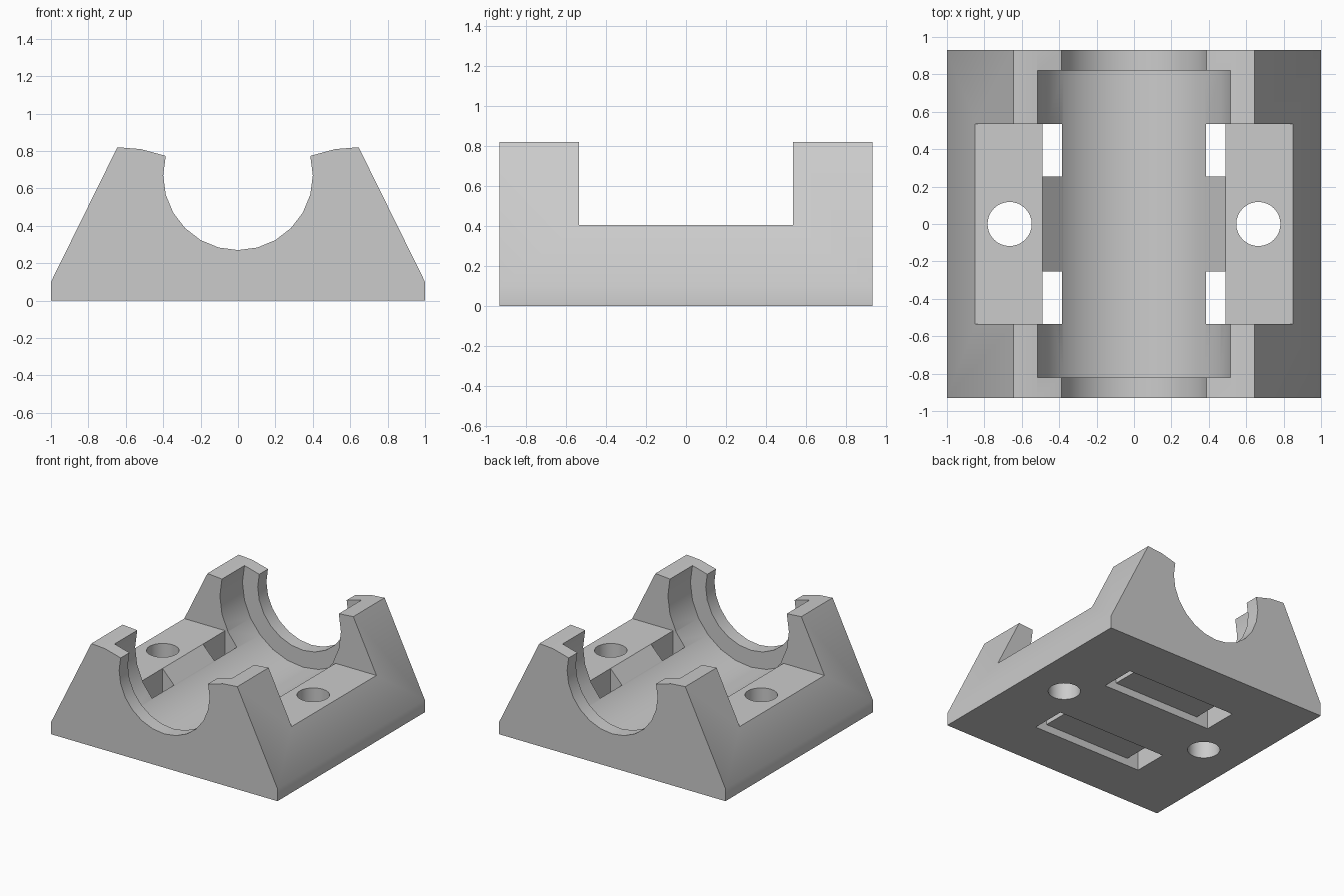
import bpy
import bmesh
from math import sin, cos, radians

default = bpy.data.objects.get("Cube")
if default:
    bpy.data.objects.remove(default, do_unlink=True)

BORE_Z = 0.67
DEPTH = 0.93
LEDGE_Z = 0.405

grey = bpy.data.materials.new("plain_grey")
grey.use_nodes = True
colour = (0.6, 0.6, 0.6, 1)
grey.diffuse_color = colour
grey.node_tree.nodes["Principled BSDF"].inputs["Base Color"].default_value = colour


def arc(radius, start, end, step=15):
    """Points on a circle round the bore axis, angles measured from straight down."""
    return [(radius * sin(radians(a)), BORE_Z - radius * cos(radians(a)))
            for a in range(start, end + 1, step)]


def prism(name, profile, y0, y1):
    """Extrude an x-z profile along y."""
    bm = bmesh.new()
    face = bm.faces.new([bm.verts.new((x, y0, z)) for x, z in profile])
    new = bmesh.ops.extrude_face_region(bm, geom=[face])["geom"]
    verts = [v for v in new if isinstance(v, bmesh.types.BMVert)]
    bmesh.ops.translate(bm, verts=verts, vec=(0, y1 - y0, 0))
    bmesh.ops.recalc_face_normals(bm, faces=bm.faces)
    mesh = bpy.data.meshes.new(name)
    bm.to_mesh(mesh)
    bm.free()
    obj = bpy.data.objects.new(name, mesh)
    bpy.context.collection.objects.link(obj)
    return obj


def box(name, x0, x1, y0, y1, z0, z1):
    return prism(name, [(x0, z0), (x1, z0), (x1, z1), (x0, z1)], y0, y1)


def cut(target, cutter):
    """Subtract the cutter for good, then remove it."""
    cutter.hide_render = True
    mod = target.modifiers.new("cut", "BOOLEAN")
    mod.operation = "DIFFERENCE"
    mod.solver = "EXACT"
    mod.object = cutter
    bpy.context.view_layer.objects.active = target
    bpy.ops.object.modifier_apply(modifier=mod.name)
    bpy.data.objects.remove(cutter, do_unlink=True)


# Body: tapered block with the narrow end bore in its outline
right_edge = [(0.52, 0.81), (0.645, 0.82), (1, 0.1), (1, 0)]
left_edge = [(-x, z) for x, z in reversed(right_edge)]
body = prism("bearing_holder", arc(0.4, -105, 105) + right_edge + left_edge, -DEPTH, DEPTH)
body.data.materials.append(grey)

# Wide seat between the end lips
cut(body, prism("seat_cutter", arc(0.535, -180, 165), -0.82, 0.82))

# Lowered middle with screw ledges
cut(body, box("ledge_cutter", -1.2, 1.2, -0.535, 0.535, LEDGE_Z, 1.2))

# Sloped inner edge of each ledge
for s in (-1, 1):
    slope = [(s * 0.385, 0.295), (s * 0.488, LEDGE_Z), (s * 0.488, 0.5), (s * 0.385, 0.5)]
    cut(body, prism("slope_cutter", slope, -0.535, 0.535))

# Strap channels: shallow groove underneath, open slots at both ends
for y0 in (-0.535, 0.255):
    y1 = y0 + 0.28
    channel = [(-0.488, -0.1), (0.488, -0.1), (0.488, 0.6), (0.385, 0.6),
               (0.385, 0.06), (-0.385, 0.06), (-0.385, 0.6), (-0.488, 0.6)]
    cut(body, prism("strap_cutter", channel, y0, y1))

# Screw holes
for x in (-0.665, 0.665):
    bpy.ops.mesh.primitive_cylinder_add(vertices=32, radius=0.118, depth=2, location=(x, 0, 0))
    cut(body, bpy.context.object)

# Smooth curved walls, crisp edges
bpy.ops.object.select_all(action="DESELECT")
body.select_set(True)
bpy.context.view_layer.objects.active = body
bpy.ops.object.shade_smooth_by_angle(angle=radians(30))
